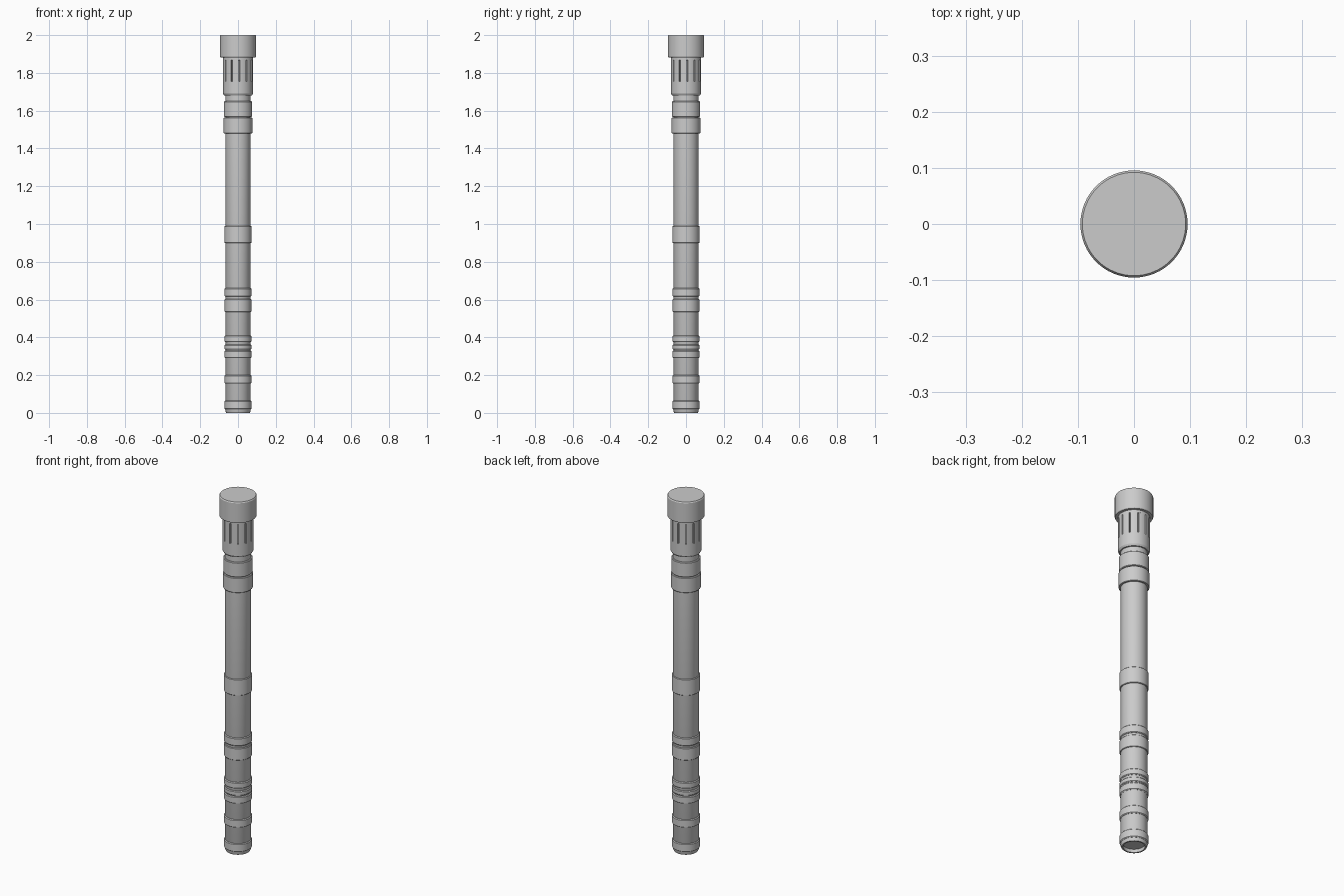
import bpy, bmesh, math

if "Cube" in bpy.data.objects:
    bpy.data.objects.remove(bpy.data.objects["Cube"])

SEG = 64


def finish(bm, name):
    bmesh.ops.recalc_face_normals(bm, faces=bm.faces)
    me = bpy.data.meshes.new(name)
    bm.to_mesh(me)
    bm.free()
    ob = bpy.data.objects.new(name, me)
    bpy.context.collection.objects.link(ob)
    bpy.ops.object.select_all(action='DESELECT')
    ob.select_set(True)
    bpy.context.view_layer.objects.active = ob
    bpy.ops.object.shade_smooth_by_angle(angle=math.radians(30))
    return ob


def loft(name, rings):
    """Skin a stack of closed rings and cap both ends."""
    bm = bmesh.new()
    loops = [[bm.verts.new(p) for p in ring] for ring in rings]
    n = len(loops[0])
    for a, b in zip(loops, loops[1:]):
        for i in range(n):
            j = (i + 1) % n
            bm.faces.new((a[i], a[j], b[j], b[i]))
    bm.faces.new(loops[0][::-1])
    bm.faces.new(loops[-1])
    return finish(bm, name)


def circle(r, z):
    return [(r * math.cos(2 * math.pi * i / SEG), r * math.sin(2 * math.pi * i / SEG), z)
            for i in range(SEG)]


def lathe(name, profile):
    return loft(name, [circle(r, z) for r, z in profile])


def band(name, z0, z1, r, bevel=0.004):
    core = 0.063
    lathe(name, [(core, z0), (r - bevel, z0), (r, z0 + bevel),
                 (r, z1 - bevel), (r - bevel, z1), (core, z1)])


# Main tube, with the recessed hollow end at the bottom
lathe("shaft", [(0.054, 0.03), (0.054, 0.0), (0.062, 0.0), (0.066, 0.008), (0.066, 1.64),
                (0.066, 1.70)])

# Raised rings up the shaft
band("base_ring", 0.018, 0.065, 0.071)
for i, (z0, z1) in enumerate([(0.155, 0.20), (0.29, 0.33), (0.335, 0.362), (0.375, 0.41),
                              (0.615, 0.66)]):
    band(f"grip_ring_{i + 1}", z0, z1, 0.0715)
band("lower_band", 0.535, 0.602, 0.071, 0.002)
band("middle_band", 0.90, 0.99, 0.072, 0.002)
band("upper_band_lower", 1.48, 1.563, 0.076, 0.002)
band("upper_band_upper", 1.567, 1.65, 0.075, 0.003)

# Collar below the fluted neck
lathe("neck_collar", [(0.06, 1.68), (0.073, 1.68), (0.079, 1.69), (0.079, 1.755), (0.06, 1.755)])


# Neck with twelve narrow vertical grooves
def fluted(z):
    ring = []
    for k in range(12):
        c = math.radians(-85 + 30 * k)
        pts = [(-2.5, 0.079), (-2.2, 0.071), (2.2, 0.071), (2.5, 0.079)]
        pts += [(d, 0.079) for d in (7.5, 12.5, 17.5, 22.5)]
        for d, r in pts:
            a = c + math.radians(d)
            ring.append((r * math.cos(a), r * math.sin(a), z))
    return ring


loft("fluted_neck", [fluted(1.755), fluted(1.87)])
lathe("neck_top", [(0.075, 1.865), (0.079, 1.868), (0.079, 1.885), (0.07, 1.89)])

# Wide cap at the top
lathe("cap", [(0.08, 1.882), (0.093, 1.882), (0.0955, 1.886), (0.0955, 1.994),
              (0.092, 2.0)])
